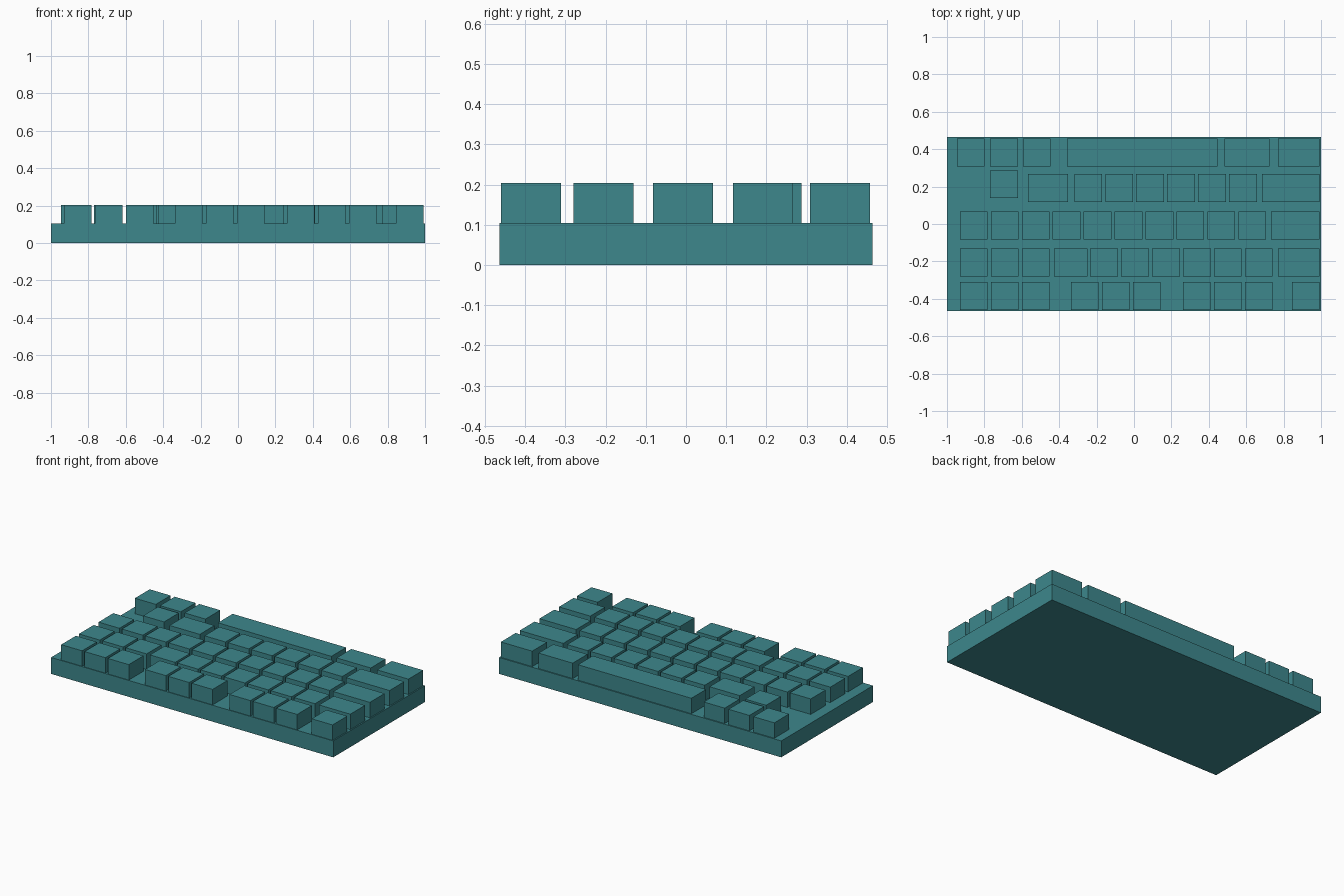
import bpy
import bmesh

if "Cube" in bpy.data.objects:
    bpy.data.objects.remove(bpy.data.objects["Cube"])

teal = bpy.data.materials.new("teal_plastic")
teal.diffuse_color = (0.047, 0.245, 0.265, 1.0)
teal.use_nodes = True
teal.node_tree.nodes["Principled BSDF"].inputs["Base Color"].default_value = teal.diffuse_color


def box(name, x0, x1, y0, y1, z0, z1):
    """Flat-shaded box given by its extents."""
    bm = bmesh.new()
    bmesh.ops.create_cube(bm, size=1.0)
    for v in bm.verts:
        v.co.x *= x1 - x0
        v.co.y *= y1 - y0
        v.co.z *= z1 - z0
    mesh = bpy.data.meshes.new(name)
    bm.to_mesh(mesh)
    bm.free()
    mesh.materials.append(teal)
    obj = bpy.data.objects.new(name, mesh)
    obj.location = ((x0 + x1) / 2, (y0 + y1) / 2, (z0 + z1) / 2)
    bpy.context.collection.objects.link(obj)
    return obj


KEY = 0.148      # width and depth of a normal key
PITCH = 0.1655   # spacing of neighbouring keys
RIGHT = 0.992    # right edge of the key field


def run(start, count):
    """Evenly spaced normal keys starting at x = start."""
    return [(start + i * PITCH, start + i * PITCH + KEY) for i in range(count)]


# Case
box("case", -1.0, 1.0, -0.464, 0.464, 0.0, 0.105)

# Key rows: name, front edge y, key extents in x
rows = [
    ("function_key", -0.460, run(-0.931, 3) + run(-0.337, 3) + run(0.262, 3)
        + [(RIGHT - KEY, RIGHT)]),
    ("number_key", -0.280, run(-0.931, 3) + [(-0.428, -0.249)] + run(-0.234, 6)
        + [(0.77, RIGHT)]),
    ("upper_letter_key", -0.082, run(-0.931, 10) + [(0.732, RIGHT)]),
    ("lower_letter_key", 0.117, [(-0.567, -0.353)] + run(-0.319, 6)
        + [(0.684, RIGHT)]),
    ("bottom_key", 0.308, run(-0.946, 1) + run(-0.769, 1) + run(-0.594, 1)
        + [(0.483, 0.725), (0.77, RIGHT)]),
    ("arrow_up_key", 0.138, run(-0.769, 1)),
    ("space_bar", 0.308, [(-0.358, 0.446)]),
]
for name, y, extents in rows:
    for x0, x1 in extents:
        box(name, x0, x1, y, y + KEY + 0.001, 0.10, 0.204)
